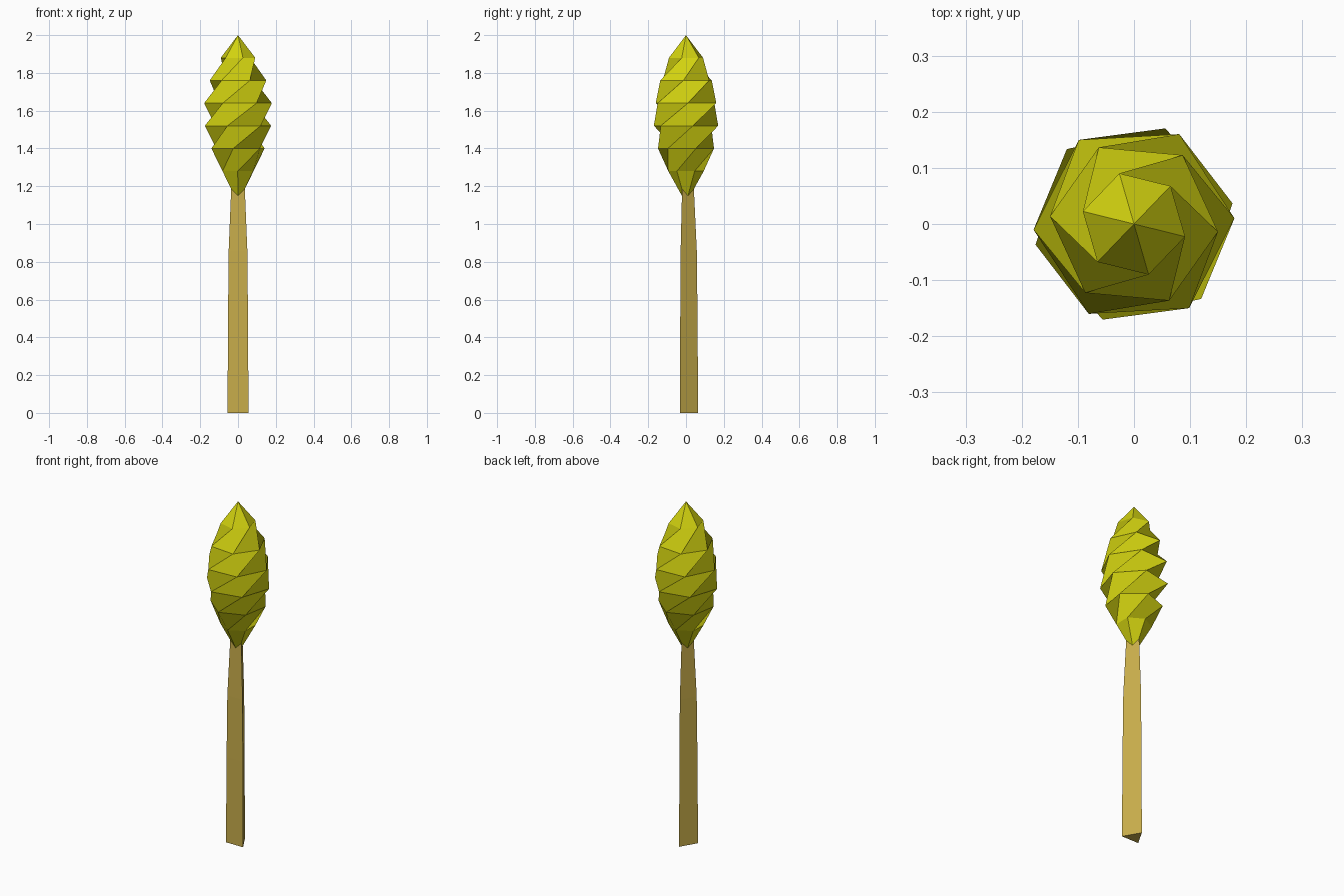
import bpy, bmesh
from math import sin, cos, pi, radians

if "Cube" in bpy.data.objects:
    bpy.data.objects.remove(bpy.data.objects["Cube"])


def material(name, color):
    m = bpy.data.materials.new(name)
    m.diffuse_color = (*color, 1)
    m.use_nodes = True
    m.node_tree.nodes["Principled BSDF"].inputs["Base Color"].default_value = m.diffuse_color
    return m


def ring(bm, sides, radius, z, angle):
    return [bm.verts.new((radius * cos(angle + 2 * pi * i / sides),
                          radius * sin(angle + 2 * pi * i / sides), z))
            for i in range(sides)]


def finish(bm, name, mat):
    me = bpy.data.meshes.new(name)
    bm.to_mesh(me)
    bm.free()
    ob = bpy.data.objects.new(name, me)
    ob.data.materials.append(mat)
    bpy.context.collection.objects.link(ob)
    return me


# Stem: tapered three-sided stalk with its flat side to the front
bm = bmesh.new()
rings = [ring(bm, 3, r, z, pi / 2)
         for z, r in ((0, 0.064), (0.5, 0.061), (0.86, 0.057), (1.2, 0.041))]
for lo, up in zip(rings, rings[1:]):
    for i in range(3):
        j = (i + 1) % 3
        bm.faces.new((lo[i], lo[j], up[j], up[i]))
bm.faces.new(rings[0][::-1])
bm.faces.new(rings[-1])
finish(bm, "stem", material("stalk_tan", (0.58, 0.42, 0.07)))

# Seed head: six-sided spindle twisted a seventh of a turn per band
bm = bmesh.new()
BANDS, SIDES = 7, 6
normals = []  # one shading normal per face corner


def add_face(verts, normal=None):
    f = bm.faces.new(verts)
    f.smooth = True
    f.normal_update()
    normals.extend([normal or f.normal.copy()] * len(verts))


rings = [ring(bm, SIDES, 0.183 * sin(pi * k / BANDS) ** 0.8, 1.16 + 0.12 * k,
              radians(29) + 2 * pi * (k - 1) / BANDS)
         for k in range(1, BANDS)]
for k, (lo, up) in enumerate(zip(rings, rings[1:])):
    for i in range(SIDES):
        j = (i + 1) % SIDES
        if k == 0:
            add_face((lo[j], up[j], up[i], lo[i]))
            continue
        # folded along the long diagonal, but shaded as one facet
        n = (up[j].co - lo[i].co).cross(up[i].co - lo[j].co).normalized()
        add_face((lo[i], lo[j], up[j]), n)
        add_face((lo[i], up[j], up[i]), n)
# pointed ends
tip_low = bm.verts.new((0, 0, 1.11))
tip_top = bm.verts.new((0, 0, 2.0))
for i in range(SIDES):
    j = (i + 1) % SIDES
    add_face((tip_low, rings[0][j], rings[0][i]))
    add_face((tip_top, rings[-1][i], rings[-1][j]))
for e in bm.edges:
    e.smooth = False
head = finish(bm, "seed_head", material("head_yellow", (0.64, 0.64, 0.005)))
head.normals_split_custom_set([tuple(n) for n in normals])
